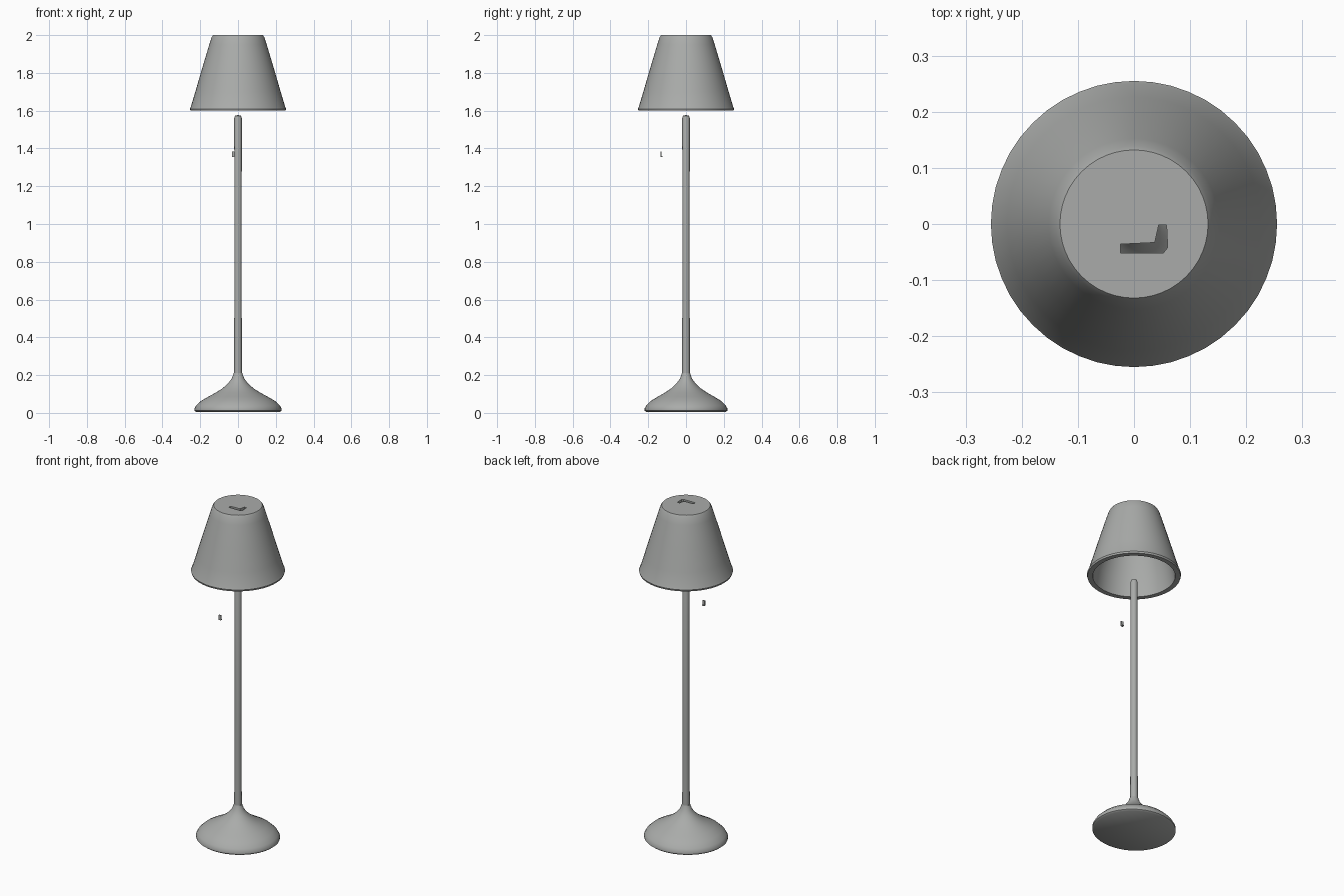
import bpy, bmesh, math

if "Cube" in bpy.data.objects:
    bpy.data.objects.remove(bpy.data.objects["Cube"])

grey = bpy.data.materials.new("warm_grey")
grey.diffuse_color = (0.40, 0.41, 0.40, 1)
grey.use_nodes = True
grey.node_tree.nodes["Principled BSDF"].inputs["Base Color"].default_value = grey.diffuse_color


def smooth(obj, angle=40):
    bpy.ops.object.select_all(action='DESELECT')
    obj.select_set(True)
    bpy.context.view_layer.objects.active = obj
    bpy.ops.object.shade_smooth_by_angle(angle=math.radians(angle))


def make_object(name, bm):
    bmesh.ops.recalc_face_normals(bm, faces=bm.faces)
    mesh = bpy.data.meshes.new(name)
    bm.to_mesh(mesh)
    bm.free()
    obj = bpy.data.objects.new(name, mesh)
    bpy.context.collection.objects.link(obj)
    mesh.materials.append(grey)
    smooth(obj)
    return obj


def lathe(name, profile, segments, y_scale=1.0):
    """Spin (radius, height) points round the z axis."""
    bm = bmesh.new()
    verts = [bm.verts.new((r, 0, z)) for r, z in profile]
    edges = [bm.edges.new(pair) for pair in zip(verts, verts[1:])]
    bmesh.ops.spin(bm, geom=verts + edges, cent=(0, 0, 0), axis=(0, 0, 1),
                   angle=math.tau, steps=segments)
    bmesh.ops.remove_doubles(bm, verts=bm.verts, dist=0.0005)
    # Merge the flat end caps into single clean faces
    bmesh.ops.dissolve_limit(bm, angle_limit=0.001, verts=bm.verts, edges=bm.edges)
    for v in bm.verts:
        v.co.y *= y_scale
    return make_object(name, bm)


# Trumpet-shaped foot
lathe("base", [(0, 0.005), (0.222, 0.005), (0.231, 0.012), (0.231, 0.023),
               (0.221, 0.04), (0.195, 0.064), (0.157, 0.086), (0.118, 0.107),
               (0.082, 0.13), (0.052, 0.157), (0.033, 0.182), (0.023, 0.21),
               (0, 0.21)], 48, 0.95)

# Thin stem ending just below the shade
lathe("pole", [(0, 0.19), (0.021, 0.19), (0.0195, 0.6), (0.0195, 1.0),
               (0.020, 1.56), (0.016, 1.573), (0, 1.577)], 16)

# Hollow shade with a closed top and a thicker lower rim
shade = lathe("shade", [(0, 2.0), (0.132, 2.0), (0.139, 1.99), (0.152, 1.95),
                        (0.191, 1.82), (0.226, 1.70), (0.250, 1.62),
                        (0.255, 1.61), (0.252, 1.60), (0.224, 1.60),
                        (0.209, 1.70), (0.175, 1.82), (0.130, 1.975),
                        (0, 1.98)], 48)

# L-shaped slot in the shade top
outline = [(-0.024, -0.052), (0.052, -0.052), (0.060, -0.042), (0.058, -0.002),
           (0.044, -0.002), (0.037, -0.033), (-0.024, -0.036)]
bm = bmesh.new()
face = bm.faces.new([bm.verts.new((x, y, 1.95)) for x, y in outline])
top = bmesh.ops.extrude_face_region(bm, geom=[face])["geom"]
for v in top:
    if isinstance(v, bmesh.types.BMVert):
        v.co.z = 2.03
cutter = make_object("slot_cutter", bm)
cutter.hide_render = True
cut = shade.modifiers.new("slot", 'BOOLEAN')
cut.operation = 'DIFFERENCE'
cut.solver = 'EXACT'
cut.object = cutter
bpy.context.view_layer.objects.active = shade
bpy.ops.object.modifier_apply(modifier="slot")
bpy.data.objects.remove(cutter)
smooth(shade)

# Small loose pull tab with a hooked foot
for name, size, pos in (("pull_tab", (0.014, 0.006, 0.03), (-0.026, -0.133, 1.37)),
                        ("pull_tab_foot", (0.014, 0.01, 0.005), (-0.026, -0.129, 1.3575))):
    bm = bmesh.new()
    bmesh.ops.create_cube(bm, size=1)
    for v in bm.verts:
        v.co = [c * s + p for c, s, p in zip(v.co, size, pos)]
    make_object(name, bm)
